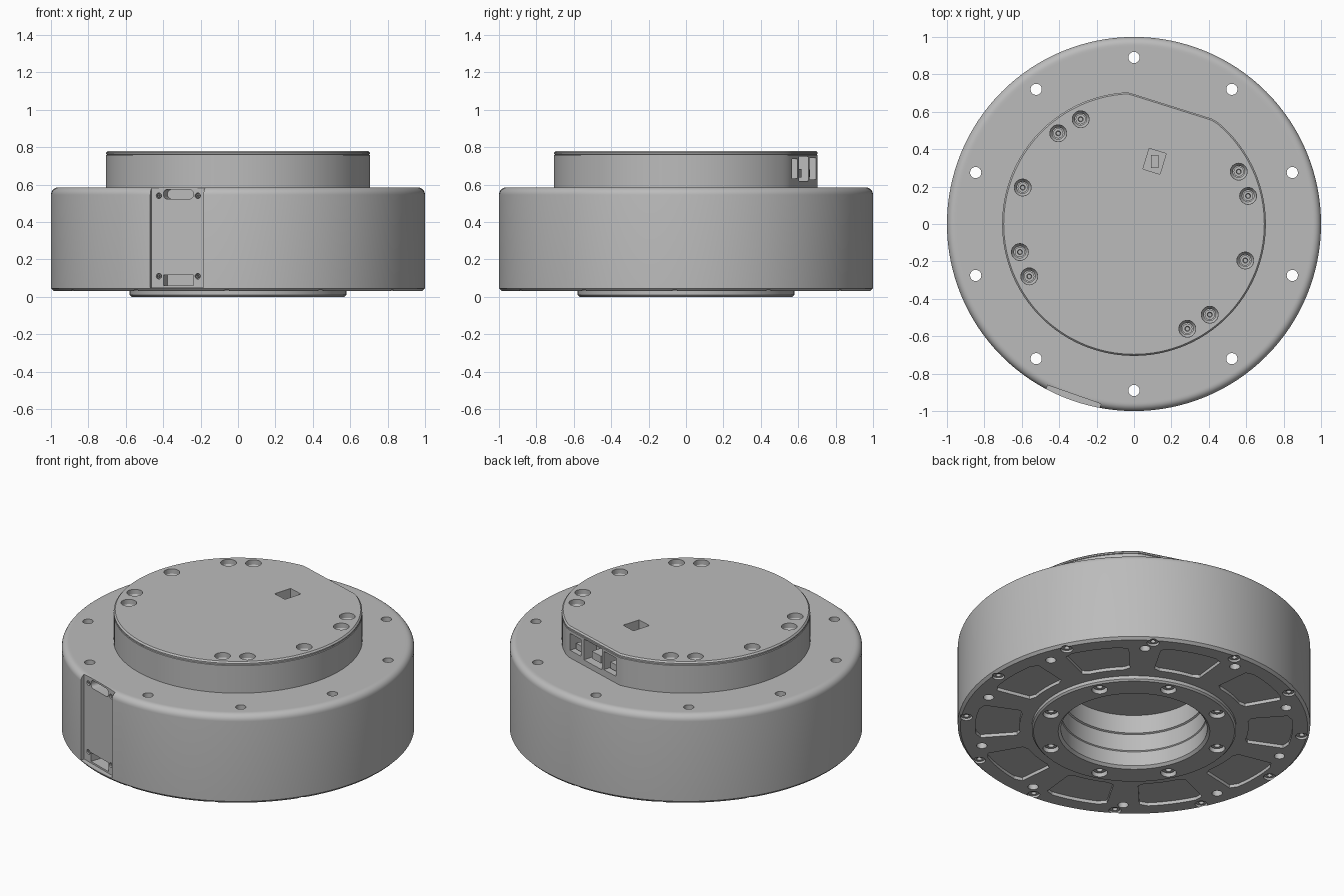
import bpy, bmesh
from math import sin, cos, pi, radians
from mathutils import Matrix, Vector

if "Cube" in bpy.data.objects:
    bpy.data.objects.remove(bpy.data.objects["Cube"])

grey = bpy.data.materials.new("machined grey")
grey.use_nodes = True
grey.diffuse_color = (0.5, 0.5, 0.5, 1)
grey.node_tree.nodes["Principled BSDF"].inputs["Base Color"].default_value = (0.5, 0.5, 0.5, 1)


def circle(r, n=24):
    return [(r * cos(2 * pi * i / n), r * sin(2 * pi * i / n)) for i in range(n)]


def rect(w, h):
    return [(-w / 2, -h / 2), (w / 2, -h / 2), (w / 2, h / 2), (-w / 2, h / 2)]


def rounded(w, h, r, n=5):
    pts = []
    for k, (sx, sy) in enumerate([(1, 1), (-1, 1), (-1, -1), (1, -1)]):
        for i in range(n + 1):
            a = pi / 2 * (k + i / n)
            pts.append((sx * (w / 2 - r) + r * cos(a), sy * (h / 2 - r) + r * sin(a)))
    return pts


def stack(bm, outline, layers, matrix=Matrix()):
    """Skin scaled copies of an outline, given as (scale, z), and close both ends."""
    rings = [[bm.verts.new(matrix @ Vector((x * s, y * s, z))) for x, y in outline]
             for s, z in layers]
    n = len(outline)
    for a, b in zip(rings, rings[1:]):
        for i in range(n):
            j = (i + 1) % n
            bm.faces.new((a[i], a[j], b[j], b[i]))
    bm.faces.new(rings[0][::-1])
    bm.faces.new(rings[-1])


def polar(angle, r, z=0.0):
    return Matrix.Rotation(radians(angle), 4, 'Z') @ Matrix.Translation((r, 0, z))


def outward(angle, r, side, z):
    """Frame whose z axis points radially, x down and y sideways."""
    return polar(angle, r, z) @ Matrix.Translation((0, side, 0)) @ Matrix.Rotation(pi / 2, 4, 'Y')


def make(name, bm):
    bmesh.ops.recalc_face_normals(bm, faces=bm.faces)
    mesh = bpy.data.meshes.new(name)
    bm.to_mesh(mesh)
    bm.free()
    mesh.materials.append(grey)
    ob = bpy.data.objects.new(name, mesh)
    bpy.context.collection.objects.link(ob)
    return ob


def activate(ob):
    bpy.ops.object.select_all(action='DESELECT')
    ob.select_set(True)
    bpy.context.view_layer.objects.active = ob


def cut(ob, bm):
    cutter = make("cutter", bm)
    cutter.hide_render = True
    mod = ob.modifiers.new("cut", 'BOOLEAN')
    mod.operation, mod.solver, mod.object = 'DIFFERENCE', 'EXACT', cutter
    activate(ob)
    bpy.ops.object.modifier_apply(modifier=mod.name)
    bpy.data.objects.remove(cutter)


def smooth(ob):
    activate(ob)
    bpy.ops.object.shade_smooth_by_angle(angle=radians(25))


PANEL, FLAT = 250.7, 72.5
through_holes = [18 + 36 * k for k in range(10)]
rim_bolts = [-3.5 + 30 * k for k in range(12)]
flange_bolts = [27.5 + 45 * k for k in range(8)]

# Round housing: bore, output flange, underside, wall and rounded top edge
bm = bmesh.new()
fillet = [(0.96 + 0.04 * cos(i * pi / 12), 0.545 + 0.04 * sin(i * pi / 12)) for i in range(7)]
stack(bm, circle(1, 128),
      [(0.4, 0.335), (0.4, 0.22), (0.41, 0.215), (0.41, 0.11), (0.415, 0.105), (0.415, 0.015),
       (0.43, 0), (0.57, 0), (0.58, 0.01), (0.58, 0.03), (0.985, 0.03), (1, 0.045)]
      + fillet + [(0.95, 0.585)])
housing = make("housing", bm)

# Mounting holes, bolt recesses, underside pockets and side panel recess
bm = bmesh.new()
for a in through_holes:
    stack(bm, circle(0.03), [(1, -0.1), (1, 0.7)], polar(a, 0.89))
    sector = []
    for r, side in ((0.65, -1), (0.9, 1)):
        for i in range(9):
            t = radians(12 * side * (i / 4 - 1))
            # corners are pulled in to round them
            k = 0.02 * (r - 0.775) / 0.125 if i in (0, 8) else 0
            sector.append(((r - k) * cos(t), (r - k) * sin(t)))
    stack(bm, sector, [(1, -0.05), (1, 0.05)], Matrix.Rotation(radians(a + 18), 4, 'Z'))
for a in rim_bolts:
    stack(bm, circle(0.035), [(1, -0.05), (1, 0.07)], polar(a, 0.957))
for a in flange_bolts:
    stack(bm, circle(0.045), [(1, -0.05), (1, 0.06)], polar(a, 0.51))
stack(bm, rect(0.134, 0.302), [(1, 0.05), (1, 0.8)], polar(PANEL, 1.033))
cut(housing, bm)

# Cable slots and screw holes in the side panel
bm = bmesh.new()
stack(bm, rounded(0.05, 0.17, 0.022), [(1, -0.07), (1, 0.05)], outward(PANEL, 0.966, 0, 0.548))
stack(bm, rect(0.055, 0.17), [(1, -0.07), (1, 0.05)], outward(PANEL, 0.966, 0, 0.088))
for side in (-0.11, 0.11):
    for z in (0.11, 0.54):
        stack(bm, circle(0.015, 16), [(1, -0.03), (1, 0.05)], outward(PANEL, 0.966, side, z))
cut(housing, bm)
smooth(housing)

# Upper cap: round with one flat, a fine seam below the lid
n = Vector((cos(radians(FLAT)), sin(radians(FLAT))))
dist = 0.662
outline = []
for p in circle(0.705, 128):
    v = Vector(p)
    d = v.dot(n)
    outline.append(tuple(v * (dist / d) if d > dist else v))
bm = bmesh.new()
stack(bm, outline, [(1, 0.575), (1, 0.757), (0.993, 0.759), (0.993, 0.761), (1, 0.763),
                    (1, 0.771), (0.988, 0.78)])
cap = make("cap", bm)

# Countersunk holes, lid window and connector ports
half = [(-0.405, 0.485), (-0.285, 0.56), (-0.595, 0.195), (-0.61, -0.15), (-0.56, -0.28)]
cap_screws = half + [(-x, -y) for x, y in half]
bm = bmesh.new()
for x, y in cap_screws:
    stack(bm, circle(0.045), [(0.7, 0.69), (0.7, 0.73), (1, 0.75), (1, 0.8)],
          Matrix.Translation((x, y, 0)))
stack(bm, rect(0.095, 0.115), [(1, 0.69), (1, 0.8)],
      Matrix.Translation((0.11, 0.335, 0)) @ Matrix.Rotation(radians(-17), 4, 'Z'))
ports = [(-0.168, 0.1, 0.105), (-0.005, 0.17, 0.13), (0.154, 0.115, 0.115)]
for side, width, height in ports:
    stack(bm, rect(height, width), [(1, -0.09), (1, 0.1)], outward(FLAT, dist, side, 0.685))
cut(cap, bm)
smooth(cap)

# Connector tongues inside the ports and the window
bm = bmesh.new()
for side, width, height in ports:
    stack(bm, rect(height * 0.35, width * 0.5), [(1, -0.1), (1, -0.025)],
          outward(FLAT, dist, side, 0.66))
stack(bm, rect(0.04, 0.07), [(1, 0.68), (1, 0.73)], Matrix.Translation((0.11, 0.335, 0)))
make("connector_tongues", bm)


def screws(name, places, r, height):
    bm = bmesh.new()
    for m in places:
        stack(bm, circle(r), [(1, 0), (1, height), (0.5, height), (0.4, height - 0.02)], m)
    smooth(make(name, bm))


# Screw heads sunk in their recesses
flip = Matrix.Rotation(pi, 4, 'X')
screws("cap_screws", [Matrix.Translation((x, y, 0.68)) for x, y in cap_screws], 0.027, 0.045)
screws("rim_screws", [polar(a, 0.957, 0.075) @ flip for a in rim_bolts], 0.03, 0.035)
screws("flange_screws", [polar(a, 0.51, 0.065) @ flip for a in flange_bolts], 0.036, 0.045)
screws("panel_screws", [outward(PANEL, 0.93, s, z) for s in (-0.11, 0.11) for z in (0.11, 0.54)],
       0.011, 0.03)
